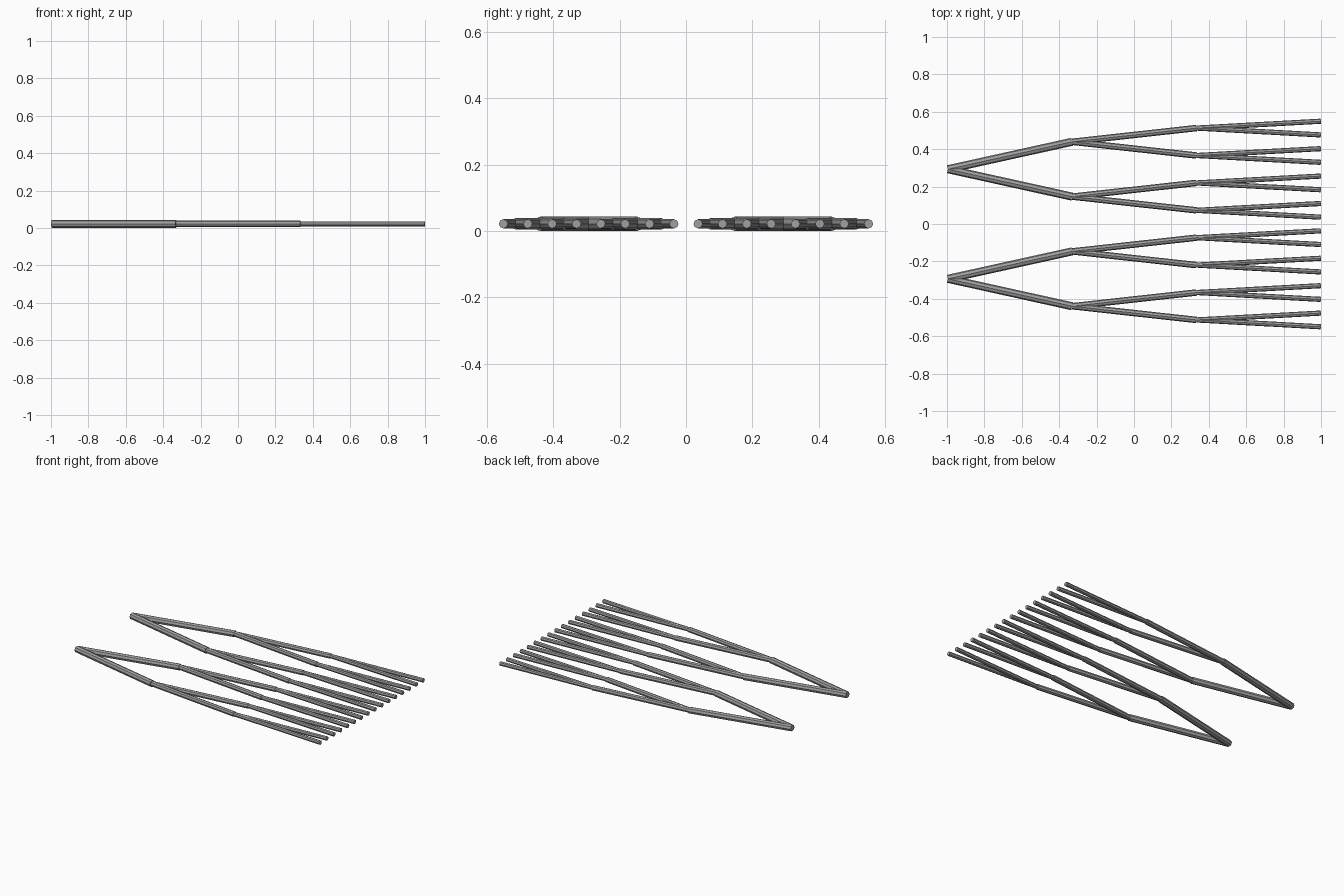
import bpy
from mathutils import Vector

cube = bpy.data.objects.get("Cube")
if cube:
    bpy.data.objects.remove(cube, do_unlink=True)

SIDES = 8
AXIS_Z = 0.0215
NODE_X = [-0.995, -0.331, 0.334, 0.999]
RADII = [0.0215, 0.0172, 0.0138]
NAMES = ["main_branch", "middle_branch", "tip_branch"]

grey = bpy.data.materials.new("mid grey")
grey.use_nodes = True
colour = (0.35, 0.35, 0.35, 1)
grey.diffuse_color = colour
grey.node_tree.nodes["Principled BSDF"].inputs["Base Color"].default_value = colour


def rod(name, start, end, radius):
    """Straight capped rod between two points."""
    axis = end - start
    bpy.ops.mesh.primitive_cylinder_add(
        vertices=SIDES, radius=radius, depth=axis.length,
        location=(start + end) / 2,
        rotation=axis.to_track_quat("Z", "Y").to_euler())
    obj = bpy.context.object
    obj.name = name
    obj.data.materials.append(grey)


def grow(level, y, spread):
    """Fork into two rods, then fork again from each end."""
    if level == len(RADII):
        return
    start = Vector((NODE_X[level], y, AXIS_Z))
    for side in (-1, 1):
        tip_y = y + side * spread
        end = Vector((NODE_X[level + 1], tip_y, AXIS_Z))
        rod(NAMES[level], start, end, RADII[level])
        grow(level + 1, tip_y, spread / 2)


# Two matching forked trees, side by side
for root_y in (-0.293, 0.293):
    grow(0, root_y, 0.1466)
